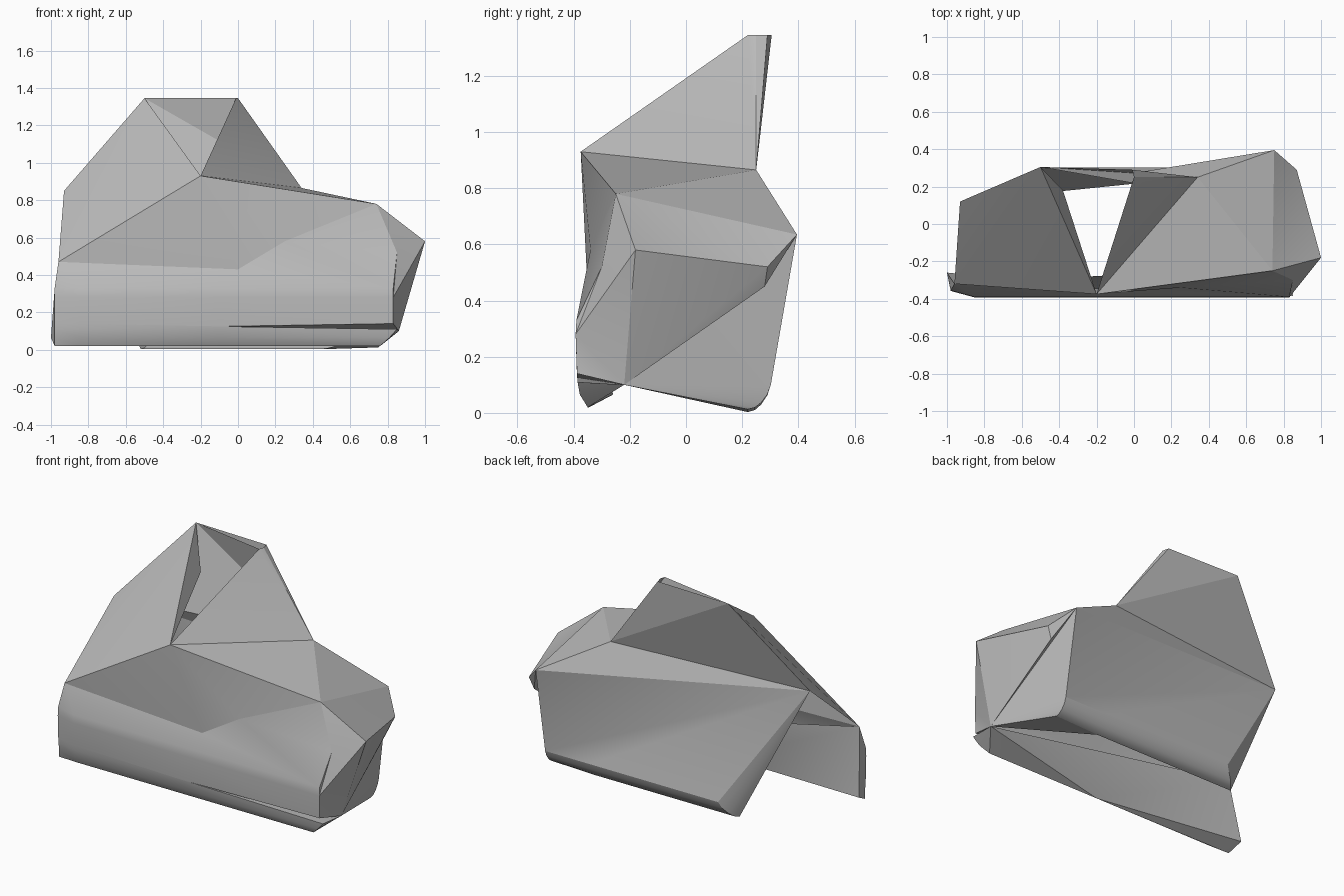
import bpy
import bmesh
from mathutils import Vector

if "Cube" in bpy.data.objects:
    bpy.data.objects.remove(bpy.data.objects["Cube"], do_unlink=True)

grey = bpy.data.materials.new("plain grey")
grey.use_nodes = True
colour = (0.5, 0.5, 0.5, 1)
grey.diffuse_color = colour
grey.node_tree.nodes["Principled BSDF"].inputs["Base Color"].default_value = colour
CORE = Vector((0, -0.05, 0.45))

# Shared corners of the folded shell
corner = dict(
    peak_right=(-0.5, 0.305, 1.345), peak_left=(-0.01, 0.29, 1.345),
    peak_middle=(0, 0.25, 1.345), peak_fold=(-0.01, 0.22, 1.345),
    shoulder=(-0.93, 0.12, 0.85), hip=(-0.96, -0.32, 0.47), brow=(-0.2, -0.375, 0.93),
    hem=(-0.38, 0.18, 1.12), saddle=(0.34, 0.25, 0.865), ridge=(0.74, -0.25, 0.78),
    rear=(0.75, 0.395, 0.635), tip=(1, -0.18, 0.58), notch=(0.87, 0.29, 0.52),
    tuck=(0.84, 0.28, 0.45), heel=(0.86, -0.22, 0.1), dip=(0, -0.35, 0.43),
    bend=(0.25, -0.34, 0.58), cheek=(0.85, -0.3, 0.52), flap=(-1, -0.26, 0.065),
    keel=(-0.02, -0.35, 0.02),
)


def add_grid(name, rows):
    """Register a grid of points as name_row_column."""
    for r, row in enumerate(rows):
        for c, point in enumerate(row):
            corner[f"{name}_{r}_{c}"] = point


def strips(name, rows, columns, skip=()):
    """Quads between the neighbouring points of a grid."""
    out = []
    for r in range(rows - 1):
        for c in range(columns - 1):
            if (r, c) not in skip:
                out.append(" ".join(f"{name}_{r + i}_{c + j}"
                                    for i, j in ((0, 0), (0, 1), (1, 1), (1, 0))))
    return out


def fan(hub, points):
    return [f"{hub} {a} {b}" for a, b in zip(points, points[1:])]


def sheet(name, faces, angle=0.5):
    """Build one folded sheet, its faces turned to the outside."""
    bm = bmesh.new()
    verts = {}
    for face in faces:
        loop = []
        for key in face.split():
            if key not in verts:
                verts[key] = bm.verts.new(corner[key])
            loop.append(verts[key])
        bm.faces.new(loop)
    bmesh.ops.remove_doubles(bm, verts=bm.verts, dist=0.0005)
    bm.normal_update()
    for f in bm.faces:
        if f.normal.dot(f.calc_center_median() - CORE) < 0:
            f.normal_flip()
    mesh = bpy.data.meshes.new(name)
    bm.to_mesh(mesh)
    bm.free()
    mesh.materials.append(grey)
    obj = bpy.data.objects.new(name, mesh)
    bpy.context.collection.objects.link(obj)
    bpy.ops.object.select_all(action="DESELECT")
    obj.select_set(True)
    bpy.context.view_layer.objects.active = obj
    bpy.ops.object.shade_smooth_by_angle(angle=angle)


# Front bumper: a rolled profile of (y, z, right end x), split by a slit
profile = [(-0.39, 0.33, 0.83), (-0.393, 0.28, 0.83), (-0.388, 0.14, 0.83),
           (-0.386, 0.11, 0.85), (-0.378, 0.065, 0.81), (-0.35, 0.02, 0.76)]
rows = []
for i, (y, z, end) in enumerate(profile):
    middle = 0.125 if i in (2, 3) else z
    rows.append([(-0.98, min(y + 0.035, -0.345), z), (-0.85, y, z),
                 (-0.1, y, middle), (end, y, z)])
add_grid("roll", rows)
right_edge = [f"roll_{r}_3" for r in range(len(rows))]
left_edge = [f"roll_{r}_0" for r in range(len(rows))]

bumper = strips("roll", len(rows), 4, skip=[(2, 2)])
bumper += ["hip roll_0_0 roll_0_1", "hip roll_0_1 dip", "dip roll_0_1 roll_0_2",
           "dip roll_0_2 roll_0_3", "dip roll_0_3 bend", "bend roll_0_3 cheek",
           "bend cheek ridge"]
sheet("front_bumper", bumper, 0.6)

# Side flap, bottom hem and the folded slit
sheet("right_flap", fan("flap", ["hip"] + left_edge))
sheet("bumper_hem", ["keel roll_5_0 flap", "keel roll_5_3 heel"])
sheet("slit_fold", ["roll_2_2 roll_2_3 heel", "roll_3_2 roll_3_3 heel"])

# Flat lining behind the bumper
sheet("bumper_lining", ["hip flap keel", "hip keel heel"])

# Upper front slopes
sheet("upper_front", ["brow hip dip", "brow dip bend", "brow bend ridge"])
sheet("right_slope", ["peak_right hip brow", "peak_right shoulder hip"])

# Folds lining the open wedge
sheet("right_wedge_fold", ["peak_right hem brow"])
sheet("rear_wedge_fold", ["peak_right peak_fold saddle"])

# Top folds around the open wedge
sheet("top_folds", ["brow peak_fold saddle", "peak_fold peak_middle saddle",
                    "peak_middle peak_left saddle", "brow saddle ridge",
                    "saddle rear ridge"], 0.35)

# Left end cap
cap = ["ridge cheek tip", "tip cheek roll_1_3", "cheek roll_0_3 roll_1_3",
       "ridge rear notch", "ridge notch tip", "tip notch heel", "notch tuck heel",
       "notch rear tuck", "tuck rear heel"]
cap += fan("heel", ["tip"] + right_edge[1:3]) + fan("heel", right_edge[3:])
sheet("left_end_cap", cap)

# Back panel with a rolled lower edge
back_profile = [(0.302, 0.1, -0.43), (0.29, 0.063, -0.45), (0.268, 0.03, -0.48),
                (0.245, 0.01, -0.5), (0.22, 0.003, -0.52)]
add_grid("lip", [[(start, y, z), (0.45, y, z), (0.75, y, z * 0.9 + 0.01)]
                 for y, z, start in back_profile])
sheet("back_panel", ["shoulder rear lip_0_2"] + fan("shoulder", ["lip_0_2", "lip_0_1", "lip_0_0"])
      + strips("lip", len(back_profile), 3), 0.55)

# Upper back facets
sheet("upper_back", ["peak_right peak_left saddle", "peak_right saddle shoulder"], 0.25)
sheet("back_shelf", ["saddle rear shoulder"])

# Returns closing the ends of the back panel
count = range(len(back_profile))
sheet("back_right_return", fan("shoulder", [f"lip_{r}_0" for r in count]))
sheet("back_left_return", fan("heel", ["rear"] + [f"lip_{r}_2" for r in count] + ["lip_4_1"]))
